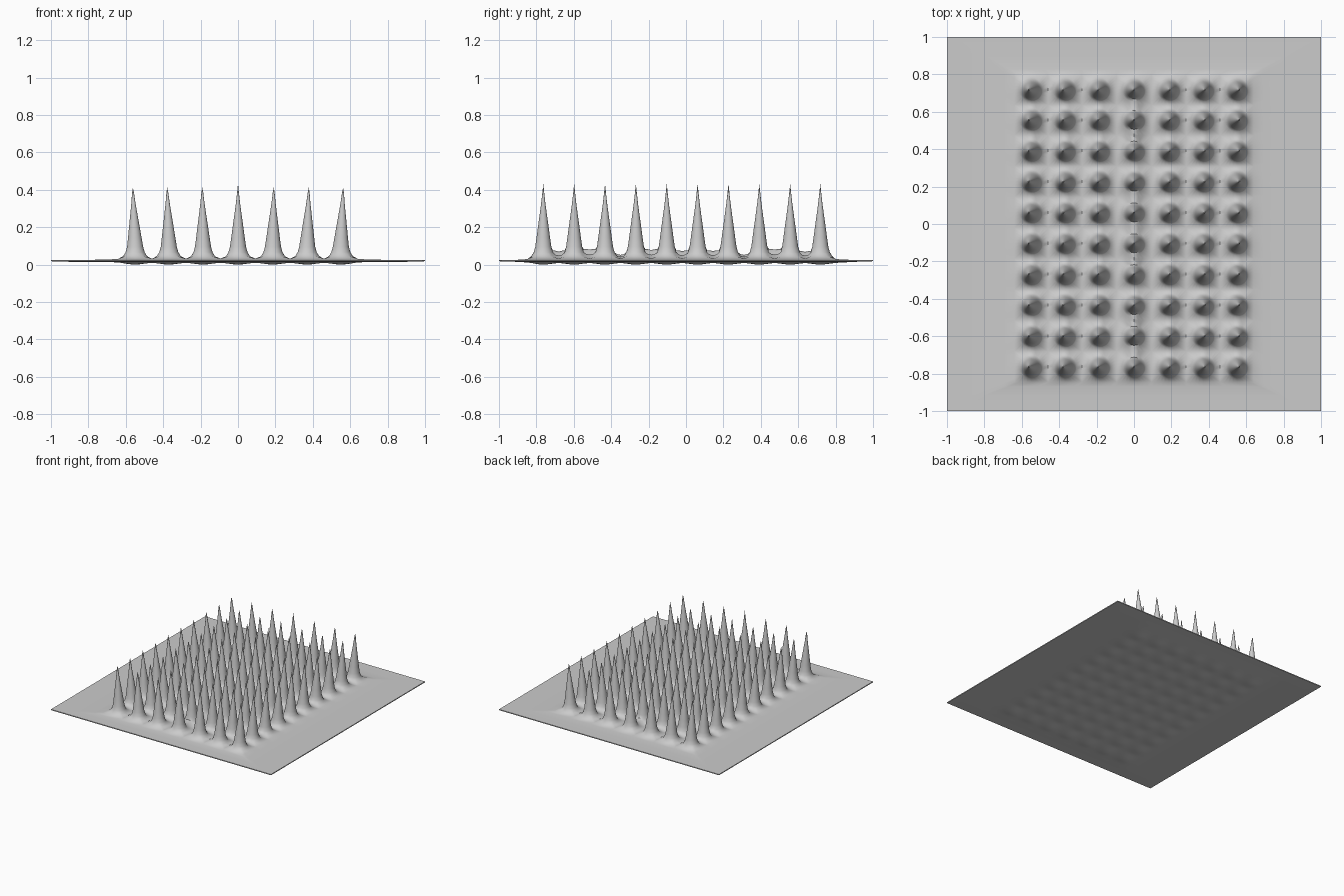
import bpy, bmesh, math

if "Cube" in bpy.data.objects:
    bpy.data.objects.remove(bpy.data.objects["Cube"])

COLS = [-0.55, -0.37, -0.187, 0, 0.187, 0.37, 0.55]
ROWS = [-0.763, -0.598, -0.433, -0.268, -0.103, 0.062, 0.227, 0.392, 0.557, 0.718]
SADDLES = [0.07, 0.08, 0.052, 0.078, 0.072, 0.072, 0.052, 0.08, 0.068]
# spike profile: radius, height
PROFILE = [(0.005, 0.385), (0.011, 0.33), (0.019, 0.27), (0.028, 0.205),
           (0.036, 0.145), (0.043, 0.095), (0.051, 0.066), (0.064, 0.045)]
N = 8  # points per cell side


def bounds(c):
    mids = [(a + b) / 2 for a, b in zip(c, c[1:])]
    return [2 * c[0] - mids[0]] + mids + [2 * c[-1] - mids[-1]]


XB, YB = bounds(COLS), bounds(ROWS)


def saddle(x, y):
    """Floor height, with soft ridges joining neighbouring spikes in y."""
    j = min(range(len(SADDLES)), key=lambda k: abs(y - YB[k + 1]))
    if abs(y - YB[j + 1]) > 0.07:
        return 0.031
    z = 0.031
    for c in COLS:
        top = SADDLES[j] if c == 0 else 0.035 + 0.4 * (SADDLES[j] - 0.035)
        z += (top - 0.031) * math.exp(-((x - c) / 0.04) ** 2)
    return z


def finish(bm, name):
    bmesh.ops.recalc_face_normals(bm, faces=bm.faces)
    me = bpy.data.meshes.new(name)
    bm.to_mesh(me)
    bm.free()
    ob = bpy.data.objects.new(name, me)
    bpy.context.collection.objects.link(ob)
    bpy.ops.object.select_all(action='DESELECT')
    ob.select_set(True)
    bpy.context.view_layer.objects.active = ob
    bpy.ops.object.shade_smooth_by_angle(angle=math.radians(50))
    return ob


def spike_cell(bm, i, j):
    """One spike blending from a round shaft into its rectangular floor cell."""
    cx, cy = COLS[i], ROWS[j]
    x0, x1, y0, y1 = XB[i], XB[i + 1], YB[j], YB[j + 1]
    corners = [(x0, y0), (x1, y0), (x1, y1), (x0, y1)]
    rim = []
    for k in range(4):
        a, b = corners[k], corners[(k + 1) % 4]
        rim += [(a[0] + (b[0] - a[0]) * t / N, a[1] + (b[1] - a[1]) * t / N) for t in range(N)]
    lean = 0.012 * cx / 0.55
    tip = bm.verts.new((cx + lean, cy, 0.432 if i == 3 else 0.412))
    rings = []
    for r, z in PROFILE:
        ring = []
        for px, py in rim:
            d = math.hypot(px - cx, py - cy)
            x, y = cx + r * (px - cx) / d, cy + r * (py - cy) / d
            h = max(z, saddle(x, y) + 0.004) if r > 0.045 else z
            ring.append(bm.verts.new((x + lean * max(0, z - 0.1) / 0.3, y, h)))
        rings.append(ring)
    rings.append([bm.verts.new((x, y, saddle(x, y) if YB[0] < y < YB[-1] else 0.031)) for x, y in rim])
    m = len(rim)
    for k in range(m):
        n = (k + 1) % m
        bm.faces.new((tip, rings[0][k], rings[0][n]))
        for a, b in zip(rings, rings[1:]):
            bm.faces.new((a[k], b[k], b[n], a[n]))


# spiked top sheet
bm = bmesh.new()
for i in range(len(COLS)):
    for j in range(len(ROWS)):
        spike_cell(bm, i, j)
bmesh.ops.remove_doubles(bm, verts=bm.verts, dist=0.0002)

# flat margin and rim, extruded outward from the spiked field
ym, yh, xh = (YB[0] + YB[-1]) / 2, (YB[-1] - YB[0]) / 2, XB[-1]
for t, z in [(0.15, 0.027), (0.5, 0.025), (0.92, 0.025), (1, 0.025), (1, 0.018)]:
    edges = [e for e in bm.edges if e.is_boundary]
    if t == 0.15:
        start = {v: ((v.co.x / xh), (v.co.y - ym) / yh) for e in edges for v in e.verts}
    out = bmesh.ops.extrude_edge_only(bm, edges=edges)['geom']
    new = [g for g in out if isinstance(g, bmesh.types.BMVert)]
    cur = set(new)
    moved = {}
    for v in new:
        src = next(w for w in (e.other_vert(v) for e in v.link_edges) if w in start and w not in cur)
        u, w = start[src]
        v.co = (u * (xh + (1 - xh) * t), ym * (1 - t) + w * (yh + (1 - yh) * t), z)
        moved[v] = (u, w)
    start = moved
finish(bm, "spiked_sheet")

# gently dimpled underside
bm = bmesh.new()
bmesh.ops.create_grid(bm, x_segments=100, y_segments=100, size=1)
for v in bm.verts:
    x, y = v.co.x, v.co.y
    edge = max(abs(x), abs(y))
    inside = max(0, min(1, (0.72 - abs(x)) / 0.12)) * max(0, min(1, (0.92 - abs(y)) / 0.12))
    dx = min(abs(x - c) for c in COLS)
    dy = min(abs(y - c) for c in ROWS)
    bump = math.exp(-(dx * dx + dy * dy) / 0.0035)
    v.co.z = 0.018 - 0.003 * min(1, (1 - edge) / 0.1) - inside * (0.005 + 0.01 * bump)
ob = finish(bm, "underside")
ob.data.flip_normals() if ob.data.polygons[0].normal.z > 0 else None
